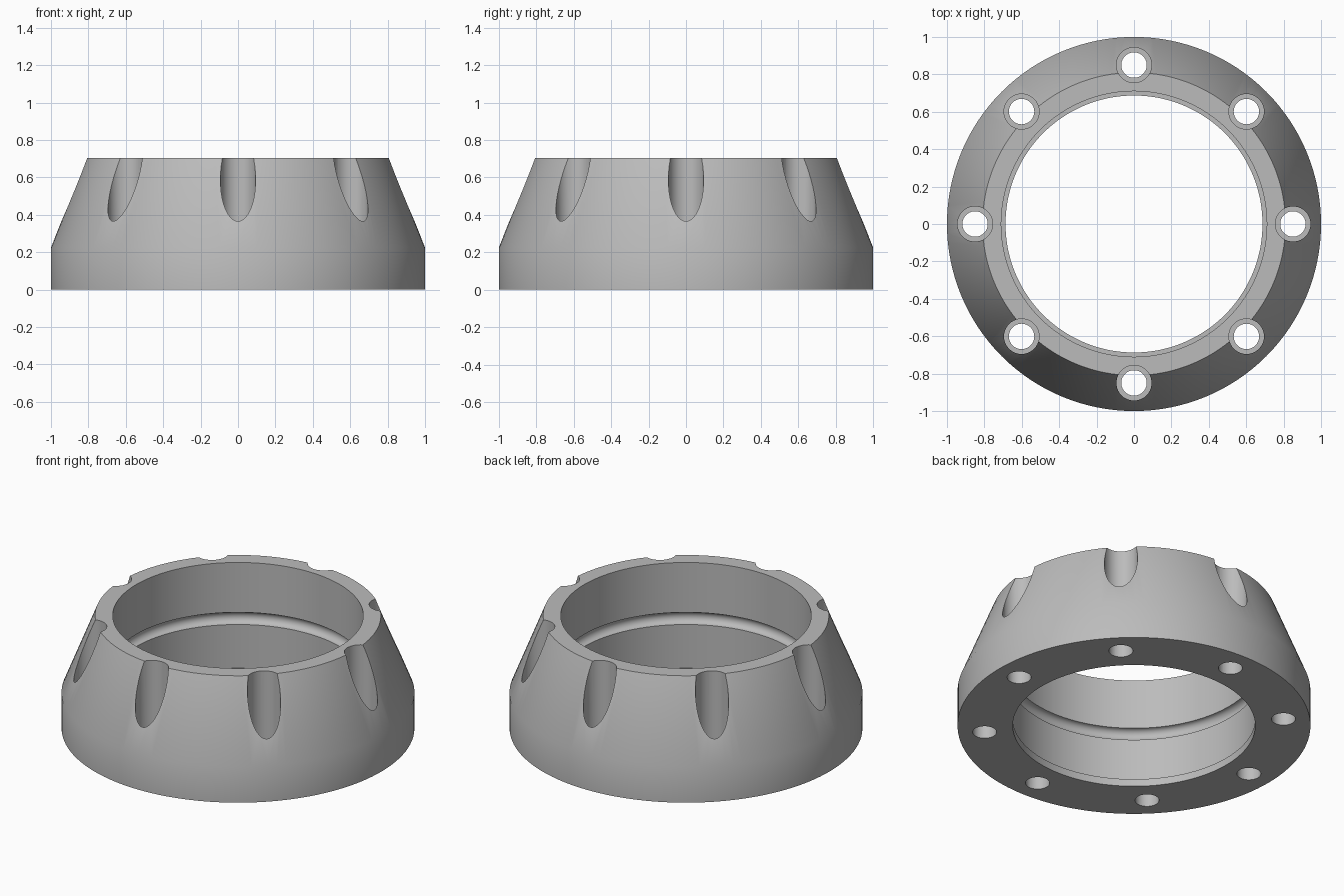
import bpy
import bmesh
from math import cos, sin, pi, radians
from mathutils import Matrix

cube = bpy.data.objects.get("Cube")
if cube:
    bpy.data.objects.remove(cube, do_unlink=True)

grey = bpy.data.materials.new("plain_grey")
grey.use_nodes = True
colour = (0.5, 0.5, 0.5, 1)
grey.diffuse_color = colour
grey.node_tree.nodes["Principled BSDF"].inputs["Base Color"].default_value = colour


def lathe(bm, profile, steps, place=Matrix()):
    """Revolve a (radius, z) outline around z; a closed loop unless it touches the axis."""
    rings = []
    for r, z in profile:
        if r == 0:
            rings.append([bm.verts.new(place @ Matrix.Translation((0, 0, z)).to_translation())] * steps)
        else:
            rings.append([bm.verts.new((place @ Matrix.Translation(
                (r * cos(2 * pi * i / steps), r * sin(2 * pi * i / steps), z))).to_translation())
                for i in range(steps)])
    for k, ring in enumerate(rings):
        nxt = rings[(k + 1) % len(rings)]
        if len(set(ring)) == 1 and len(set(nxt)) == 1:
            continue
        for i in range(steps):
            j = (i + 1) % steps
            corners = list(dict.fromkeys((ring[i], ring[j], nxt[j], nxt[i])))
            bm.faces.new(corners)


def make_object(name, bm):
    bmesh.ops.recalc_face_normals(bm, faces=bm.faces)
    mesh = bpy.data.meshes.new(name)
    bm.to_mesh(mesh)
    bm.free()
    mesh.materials.append(grey)
    obj = bpy.data.objects.new(name, mesh)
    bpy.context.collection.objects.link(obj)
    return obj


# Tapered ring with a bottom lip and a rounded groove inside the bore
bore, lip = 0.71, 0.687
groove = [(bore + 0.036 * sin(pi * t / 10), 0.355 + 0.038 * cos(pi * t / 10)) for t in range(11)]
outline = [(lip, 0), (1, 0), (1, 0.225), (0.81, 0.705), (bore, 0.705)]
outline += groove + [(bore, 0.046), (lip, 0.046)]
bm = bmesh.new()
lathe(bm, outline, 128)
ring = make_object("tapered_ring", bm)

# Eight stepped bolt holes: narrow below, wide pocket breaking through the taper
pin = [(0, -0.1), (0.068, -0.1), (0.068, 0.22), (0.094, 0.22), (0.094, 0.9), (0, 0.9)]
bm = bmesh.new()
for k in range(8):
    place = Matrix.Rotation(k * pi / 4, 4, "Z") @ Matrix.Translation((0.85, 0, 0))
    lathe(bm, pin, 40, place)
cutter = make_object("bolt_hole_cutter", bm)
cutter.hide_render = True

cut = ring.modifiers.new("bolt_holes", "BOOLEAN")
cut.operation = "DIFFERENCE"
cut.solver = "EXACT"
cut.object = cutter

bpy.ops.object.select_all(action="DESELECT")
ring.select_set(True)
bpy.context.view_layer.objects.active = ring
bpy.ops.object.modifier_apply(modifier=cut.name)
bpy.data.objects.remove(cutter, do_unlink=True)
bpy.ops.object.shade_smooth_by_angle(angle=radians(30))
